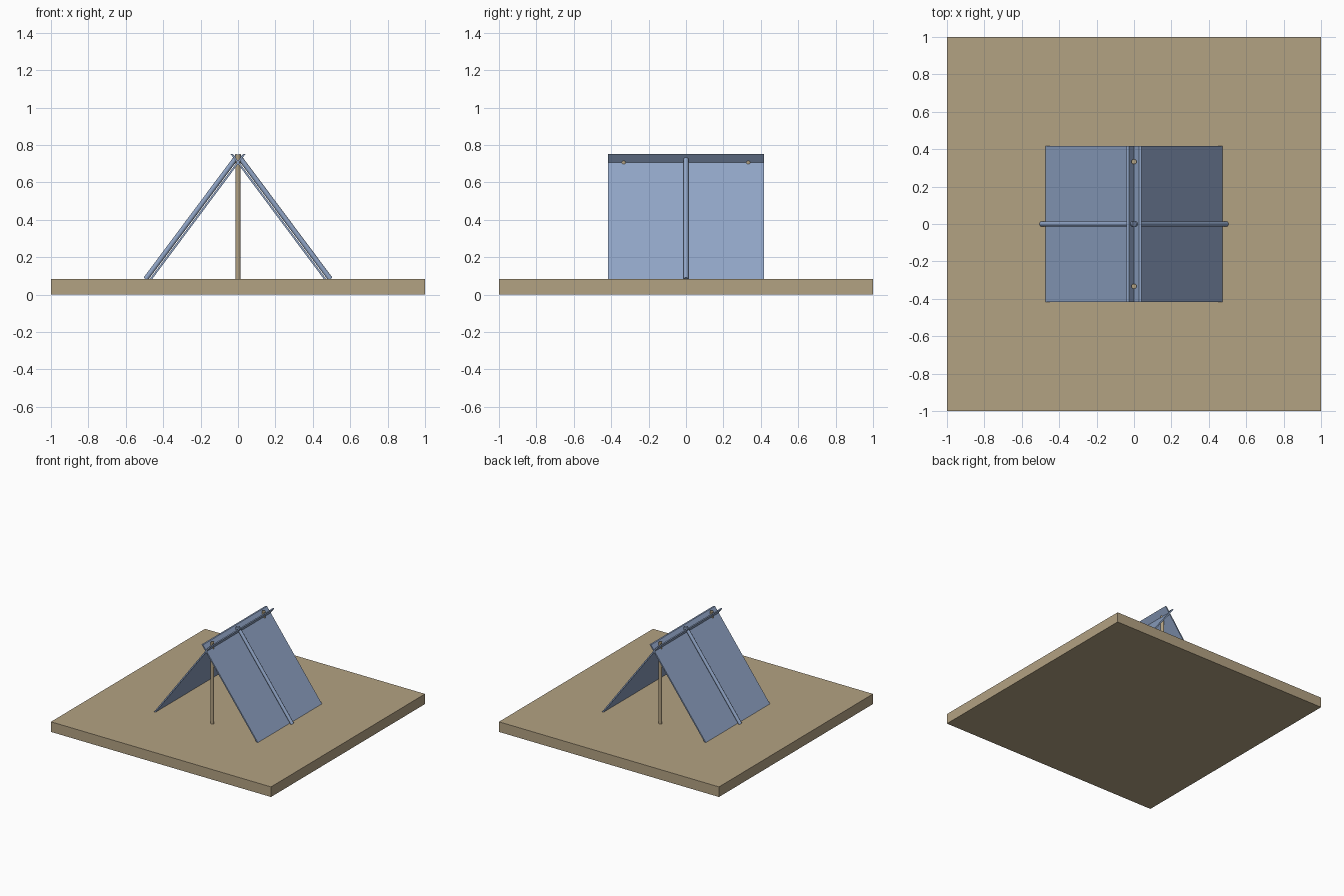
import bpy, bmesh, math
from mathutils import Vector

if "Cube" in bpy.data.objects:
    bpy.data.objects.remove(bpy.data.objects["Cube"])


def material(name, rgb):
    m = bpy.data.materials.new(name)
    m.diffuse_color = (*rgb, 1)
    m.use_nodes = True
    m.node_tree.nodes["Principled BSDF"].inputs["Base Color"].default_value = m.diffuse_color
    return m


TAN = material("sandy tan", (0.45, 0.36, 0.225))
BLUE = material("canvas blue", (0.28, 0.375, 0.565))

BASE_TOP, RIDGE, SLOPE = 0.083, 0.752, 1.34


def finish(name, bm, mat):
    bmesh.ops.recalc_face_normals(bm, faces=bm.faces)
    me = bpy.data.meshes.new(name)
    bm.to_mesh(me)
    bm.free()
    me.materials.append(mat)
    ob = bpy.data.objects.new(name, me)
    bpy.context.collection.objects.link(ob)
    return ob


def prism(name, profile, y0, y1, mat):
    """Extrude an x-z outline along y."""
    bm = bmesh.new()
    face = bm.faces.new([bm.verts.new((x, y0, z)) for x, z in profile])
    ext = bmesh.ops.extrude_face_region(bm, geom=[face])["geom"]
    bmesh.ops.translate(bm, vec=(0, y1 - y0, 0),
                        verts=[v for v in ext if isinstance(v, bmesh.types.BMVert)])
    return finish(name, bm, mat)


def rod(name, a, b, radius, mat):
    """Round bar between two points."""
    a, b = Vector(a), Vector(b)
    bm = bmesh.new()
    bmesh.ops.create_cone(bm, cap_ends=True, segments=16, radius1=radius,
                          radius2=radius, depth=(b - a).length)
    bm.transform((b - a).to_track_quat('Z', 'Y').to_matrix().to_4x4())
    bmesh.ops.translate(bm, vec=(a + b) / 2, verts=bm.verts)
    ob = finish(name, bm, mat)
    bpy.context.view_layer.objects.active = ob
    ob.select_set(True)
    bpy.ops.object.shade_smooth_by_angle(angle=math.radians(40))
    ob.select_set(False)


# Flat square base
prism("base_slab", [(-1, 0), (1, 0), (1, BASE_TOP), (-1, BASE_TOP)], -1, 1, TAN)

# Sloping cloth panels that cross at the ridge, each with an outer batten
run = (RIDGE - BASE_TOP) / SLOPE
for side, s in (("left", -1), ("right", 1)):
    outer, thick = 0.472, 0.013
    prism(side + "_panel",
          [(s * outer, BASE_TOP), (s * (outer - run), RIDGE),
           (s * (outer - thick - run), RIDGE), (s * (outer - thick), BASE_TOP)],
          -0.416, 0.416, BLUE)
    rod(side + "_batten", (s * 0.494, 0, BASE_TOP),
        (s * (0.494 - run + 0.006), 0, RIDGE - 0.008), 0.0135, BLUE)

# Upright tent poles poking through the ridge
for end, y in (("front", -0.333), ("back", 0.333)):
    rod(end + "_pole", (0, y, BASE_TOP), (0, y, 0.75), 0.0135, TAN)
